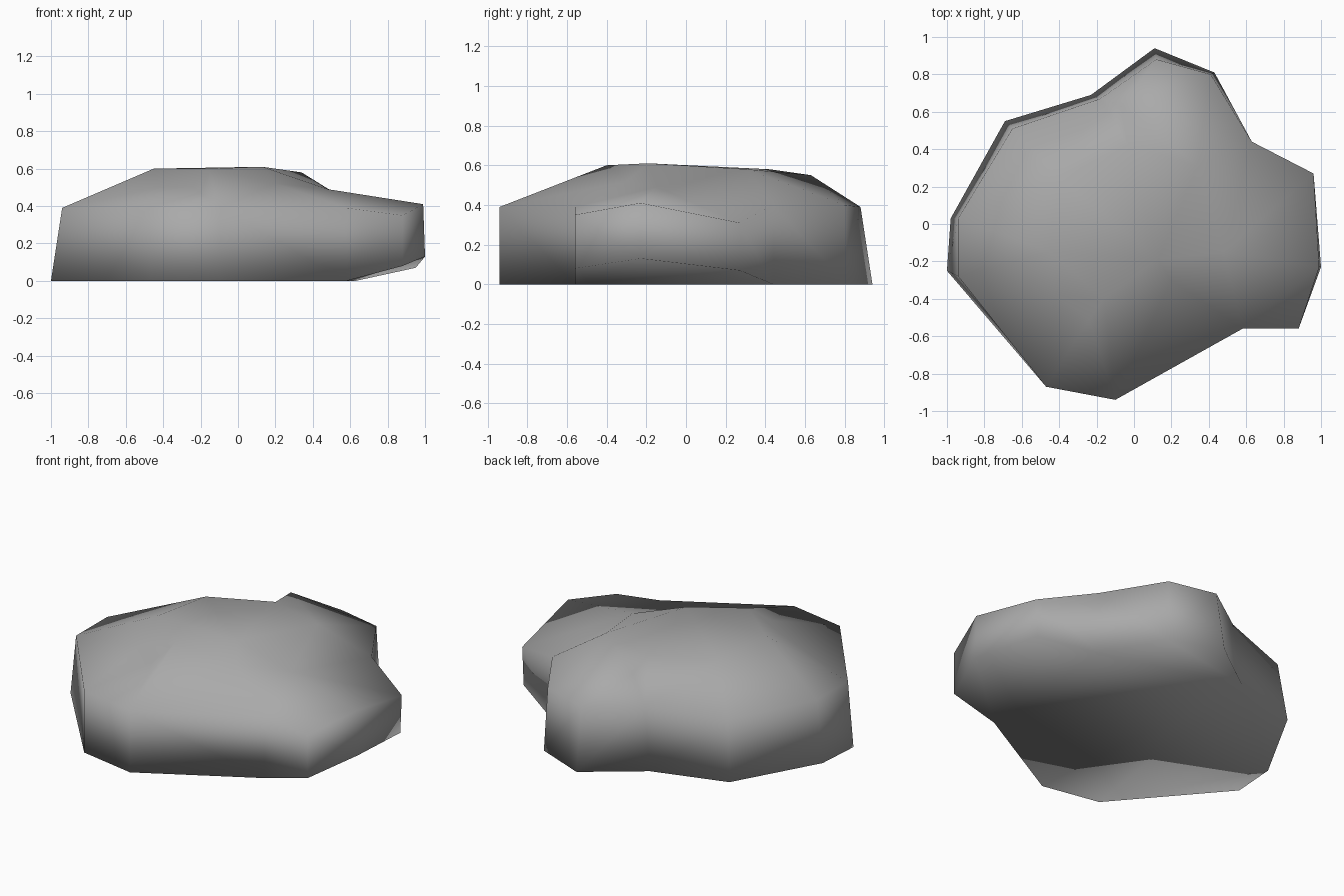
import bpy
import bmesh
from mathutils import Vector
from mathutils.geometry import delaunay_2d_cdt

default_cube = bpy.data.objects.get("Cube")
if default_cube:
    bpy.data.objects.remove(default_cube, do_unlink=True)


def make_material(name, colour):
    material = bpy.data.materials.new(name)
    material.use_nodes = True
    material.diffuse_color = colour
    material.node_tree.nodes["Principled BSDF"].inputs["Base Color"].default_value = colour
    return material


# Foot outline, counter-clockwise; the lobe on the left is lifted off the ground
foot_outline = [
    (.63, .44, 0), (.43, .81, 0), (.11, .94, 0), (-.23, .69, 0), (-.69, .55, 0),
    (-.98, .03, 0), (-1, -.25, 0), (-.47, -.87, 0), (-.1, -.94, 0), (.58, -.56, 0),
    (.88, -.56, .08), (1, -.23, .13), (.95, .27, .07),
]
# Shoulder outline, matched point for point with the foot
shoulder_outline = [
    (.63, .44, .4), (.41, .8, .4), (.12, .88, .39), (-.18, .67, .39), (-.65, .51, .37),
    (-.94, .03, .39), (-.94, -.28, .39), (-.47, -.87, .39), (-.1, -.94, .39), (.58, -.56, .39),
    (.88, -.56, .35), (.99, -.23, .41), (.96, .27, .31),
]
# Crown corners, then the notch and the saddle towards the lobe
crown_points = [
    (-.45, -.15, .6), (-.16, -.4, .6), (.13, -.19, .61), (.34, .31, .58),
    (-.03, .42, .58), (-.07, .63, .55), (-.4, .25, .58),
    (-.24, -.51, .5), (-.42, -.38, .5), (.2, -.3, .52), (.48, -.15, .49),
]


def build_rock(name, material):
    bm = bmesh.new()
    foot = [bm.verts.new(p) for p in foot_outline]
    upper = [bm.verts.new(p) for p in shoulder_outline + crown_points]
    count = len(foot)
    rim = [(i, (i + 1) % count) for i in range(count)]

    # Side wall
    for i, j in rim:
        bm.faces.new((foot[i], foot[j], upper[j], upper[i]))

    # Flat base and the sloping underside of the lobe
    ground = [v for v in foot if v.co.z == 0]
    bm.faces.new(ground)
    bm.faces.new(foot[len(ground) - 1:] + foot[:1])

    # Crown surface, triangulated in plan inside the shoulder outline
    plan = [Vector(v.co.xy) for v in upper]
    triangles = delaunay_2d_cdt(plan, rim, [], 1, 1e-5)[2]
    for triangle in triangles:
        bm.faces.new([upper[i] for i in triangle])

    bmesh.ops.triangulate(bm, faces=bm.faces[:])
    bmesh.ops.recalc_face_normals(bm, faces=bm.faces[:])
    for face in bm.faces:
        face.smooth = True

    mesh = bpy.data.meshes.new(name)
    bm.to_mesh(mesh)
    bm.free()
    mesh.materials.append(material)
    rock = bpy.data.objects.new(name, mesh)
    bpy.context.collection.objects.link(rock)
    return rock


stone_grey = make_material("stone_grey", (.4, .4, .4, 1))
build_rock("rock", stone_grey)
